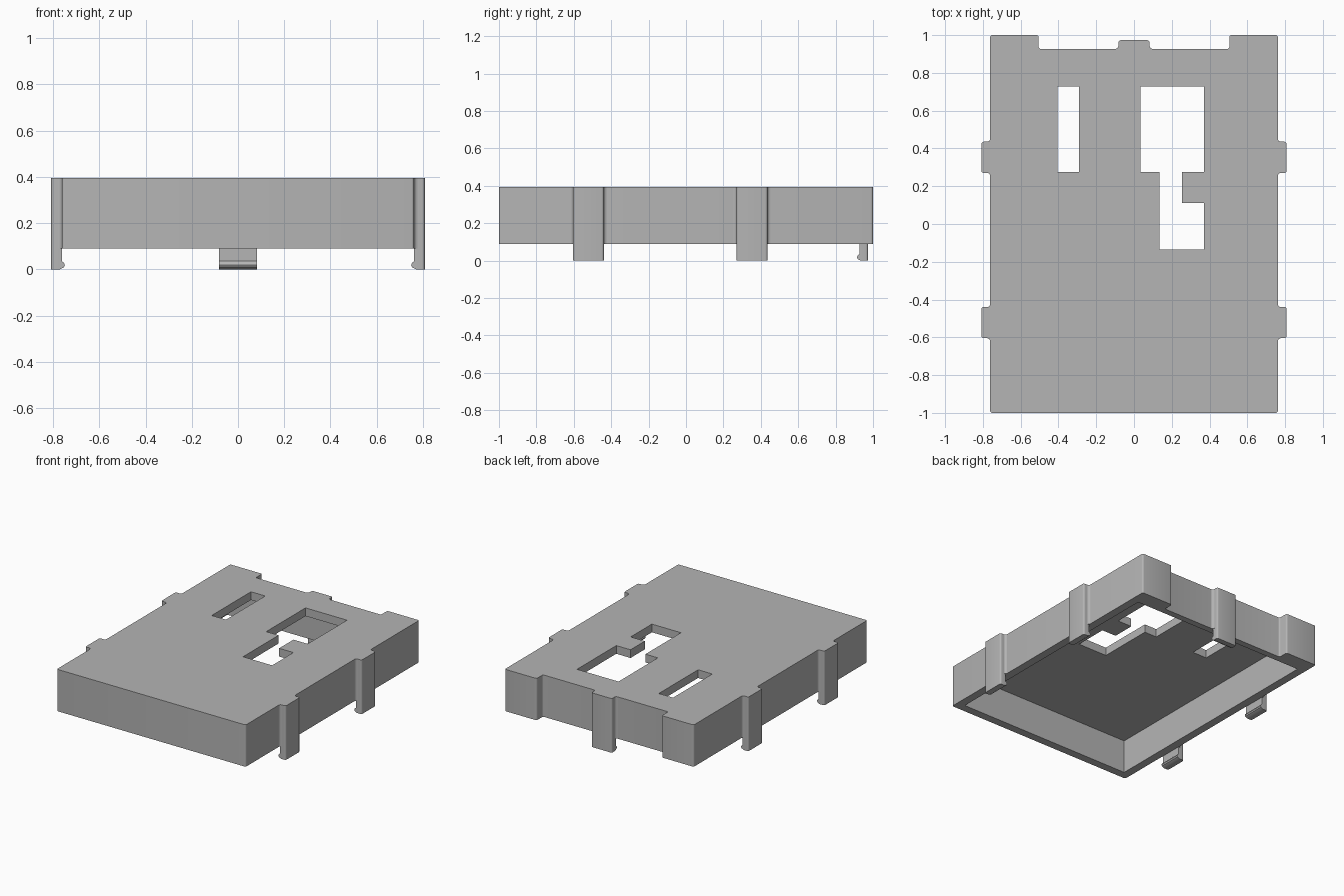
import bpy, bmesh
from math import pi, cos, sin
from mathutils import Matrix

cube = bpy.data.objects.get("Cube")
if cube:
    bpy.data.objects.remove(cube, do_unlink=True)

grey = bpy.data.materials.new("plain grey")
grey.use_nodes = True
grey.diffuse_color = (0.46, 0.46, 0.46, 1)
grey.node_tree.nodes["Principled BSDF"].inputs["Base Color"].default_value = grey.diffuse_color

BOTTOM, TOP = 0.09, 0.395
WALL = 0.06


def prism(name, points, depth, place=Matrix(), round_if=None, radius=0.012):
    """Extrude a closed outline along local z, optionally rounding chosen edges."""
    bm = bmesh.new()
    face = bm.faces.new([bm.verts.new((u, v, 0)) for u, v in points])
    out = bmesh.ops.extrude_face_region(bm, geom=[face])
    moved = [g for g in out["geom"] if isinstance(g, bmesh.types.BMVert)]
    bmesh.ops.translate(bm, verts=moved, vec=(0, 0, depth))
    bmesh.ops.transform(bm, matrix=place, verts=bm.verts)
    bmesh.ops.recalc_face_normals(bm, faces=bm.faces)
    if round_if:
        edges = [e for e in bm.edges
                 if abs(e.verts[0].co.z - e.verts[1].co.z) > 0.1 and round_if(e.verts[0].co)]
        bmesh.ops.bevel(bm, geom=edges, offset=radius, segments=4,
                        profile=0.5, affect='EDGES')
    mesh = bpy.data.meshes.new(name)
    bm.to_mesh(mesh)
    bm.free()
    mesh.materials.append(grey)
    ob = bpy.data.objects.new(name, mesh)
    bpy.context.collection.objects.link(ob)
    return ob


def box_outline(x0, x1, y0, y1):
    return [(x0, y0), (x1, y0), (x1, y1), (x0, y1)]


def raised(z):
    return Matrix.Translation((0, 0, z))


def select(ob):
    bpy.ops.object.select_all(action='DESELECT')
    ob.select_set(True)
    bpy.context.view_layer.objects.active = ob


def cut(ob, cutter):
    cutter.hide_render = True
    mod = ob.modifiers.new("cut", 'BOOLEAN')
    mod.operation, mod.solver, mod.object = 'DIFFERENCE', 'EXACT', cutter
    select(ob)
    bpy.ops.object.modifier_apply(modifier=mod.name)
    bpy.data.objects.remove(cutter, do_unlink=True)


# Cover: a shallow tray, open below, with a notch in the back wall
half = [(0.762, -1), (0.762, 1), (0.505, 1), (0.505, 0.927)]
outline = half + [(-x, y) for x, y in reversed(half)]
cover = prism("cover", outline, TOP - BOTTOM, raised(BOTTOM), lambda co: True)
inner = 0.762 - WALL
cut(cover, prism("cavity", box_outline(-inner, inner, -1 + WALL, 0.88),
                 TOP - WALL, raised(0)))

# Openings through the top
cut(cover, prism("slot", box_outline(-0.405, -0.29, 0.275, 0.728), 0.3, raised(0.2)))
window = [(0.035, 0.728), (0.37, 0.728), (0.37, 0.275), (0.255, 0.275), (0.255, 0.11),
          (0.37, 0.11), (0.37, -0.135), (0.135, -0.135), (0.135, 0.275), (0.035, 0.275)]
cut(cover, prism("window", window, 0.3, raised(0.2)))

# Snap clips: a hooked strip with small fillets where it joins the wall
CLIP_W, CLIP_D, FILLET = 0.165, 0.046, 0.016
hook = [(CLIP_D, 0), (0.008, 0), (-0.009, 0.009), (-0.013, 0.018), (-0.01, 0.027),
        (0, 0.036), (0, TOP), (CLIP_D, TOP)]


def clip(name, x, y, angle):
    spot = Matrix.Translation((x, y, 0)) @ Matrix.Rotation(angle, 4, 'Z')
    # Profile axes: outward, up; extruded across the width
    stand = Matrix.Translation((0, CLIP_W / 2, 0)) @ Matrix.Rotation(pi / 2, 4, 'X')
    strip = prism(name, hook, CLIP_W, stand, lambda co: co.x > 0.03)
    strip.data.transform(spot)
    parts = [strip]
    for side in (-1, 1):
        arc = [(FILLET * (1 - cos(a)), side * (CLIP_W / 2 + FILLET * (1 - sin(a))))
               for a in (i * pi / 8 for i in range(5))]
        corner = [(0, side * CLIP_W / 2)] + arc
        parts.append(prism(name + "_fillet", corner, TOP - BOTTOM, spot @ raised(BOTTOM)))
    return parts


smooth = [cover]
for label, y in (("front", -0.522), ("rear", 0.353)):
    smooth += clip("left_" + label + "_clip", 0.762, y, 0)
    smooth += clip("right_" + label + "_clip", -0.762, y, pi)
smooth += clip("back_clip", 0, 0.927, pi / 2)

for ob in smooth:
    select(ob)
    bpy.ops.object.shade_smooth_by_angle(angle=pi / 6)
